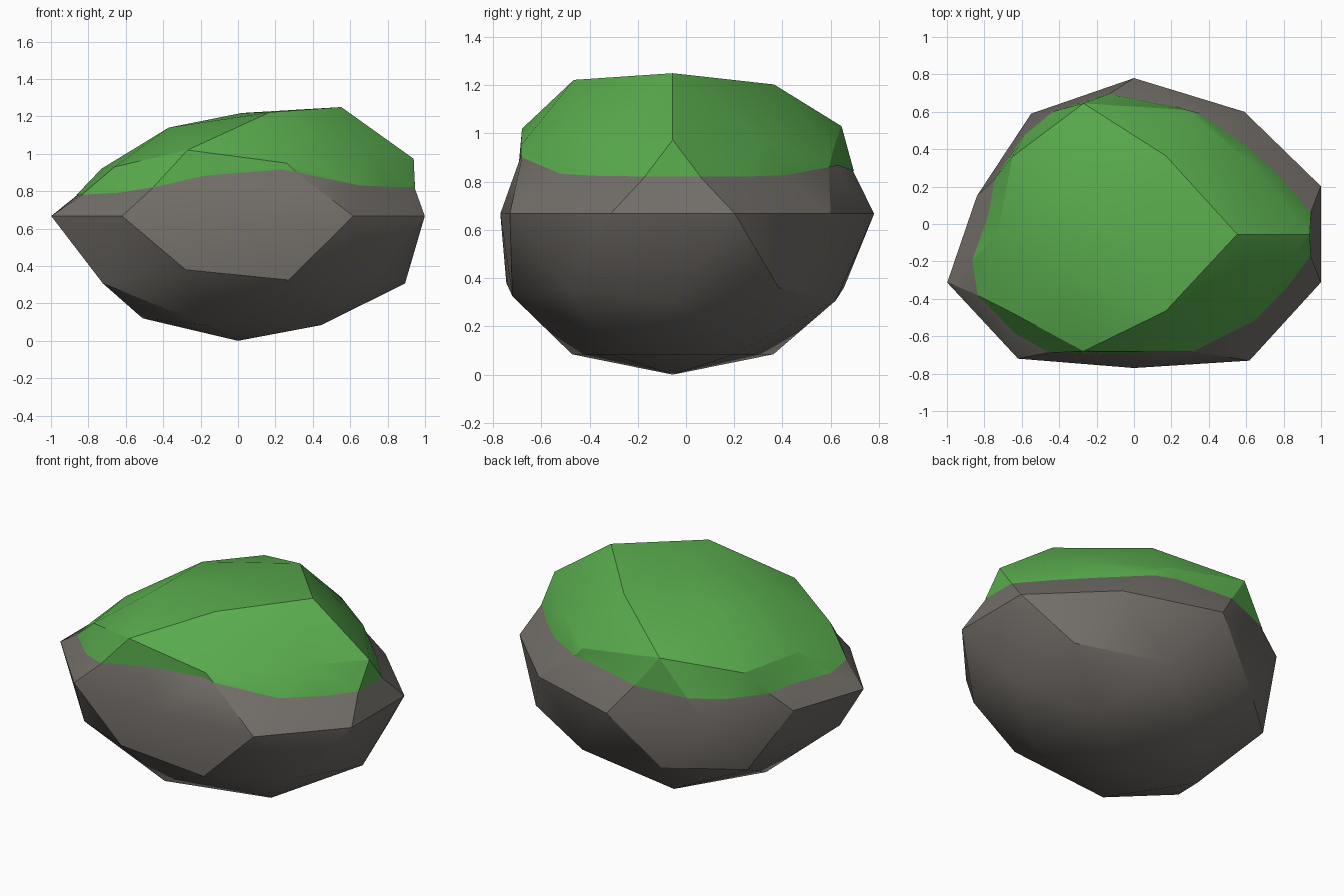
import bpy, bmesh, math
from mathutils import Vector

if "Cube" in bpy.data.objects:
    bpy.data.objects.remove(bpy.data.objects["Cube"])

CENTRE = Vector((0, -0.055, 0.667))
SIZE = Vector((1.05, 0.835, 0.685))

# Chipped corners: where the weathered points of the boulder end up
CHIPS = [
    (0.02, -0.055, 1.218), (-0.37, 0.18, 1.14), (-0.37, -0.285, 1.14),
    (0.17, 0.365, 1.203), (0.17, -0.465, 1.222), (-0.73, -0.06, 0.92),
    (-0.65, 0.36, 0.93), (-0.66, -0.47, 0.93),
    (-0.27, -0.68, 1.02), (0.26, -0.685, 0.95), (0, -0.77, 0.667),
    (-0.62, -0.72, 0.667), (-0.28, -0.745, 0.38), (0.27, -0.72, 0.325),
    (-0.27, 0.645, 1.03), (0.28, 0.61, 0.93),
    (0.64, 0.31, 0.97), (0.69, -0.375, 0.99),
    (-0.84, 0.15, 0.667), (-0.55, 0.59, 0.667), (0.59, 0.60, 0.667),
    (-0.76, -0.055, 0.40), (-0.66, 0.34, 0.325), (-0.51, -0.055, 0.12),
]


def colour(name, rgb):
    mat = bpy.data.materials.new(name)
    mat.diffuse_color = (*rgb, 1)
    mat.use_nodes = True
    mat.node_tree.nodes["Principled BSDF"].inputs["Base Color"].default_value = mat.diffuse_color
    return mat


def finish(bm, name, mat, angle):
    mesh = bpy.data.meshes.new(name)
    bm.to_mesh(mesh)
    bm.free()
    obj = bpy.data.objects.new(name, mesh)
    bpy.context.collection.objects.link(obj)
    mesh.materials.append(mat)
    bpy.ops.object.select_all(action='DESELECT')
    obj.select_set(True)
    bpy.context.view_layer.objects.active = obj
    bpy.ops.object.shade_smooth_by_angle(angle=math.radians(angle))


def moss_depth(co):
    """Height above the moss line, which climbs on the two steep faces."""
    az = math.degrees(math.atan2(co.y - CENTRE.y, co.x))
    line = 0.82 + 0.05 * min(co.x, 0)
    line += 0.13 * math.exp(-((az + 84) / 28) ** 2)
    line += 0.06 * math.exp(-((az - 80) / 25) ** 2)
    return co.z - line


def moss_thickness(co):
    """Tapers to nothing at the moss line and thins toward the left."""
    full = 0.05 + 0.03 * min(co.x, 0)
    return full * min(max(moss_depth(co) / 0.12, 0), 1)


def boulder():
    """Squashed icosphere with its nearest corners pulled to the chips.
    Returns it sunk under the moss, with the moss lift of each corner."""
    bm = bmesh.new()
    bmesh.ops.create_icosphere(bm, subdivisions=2, radius=1)
    moved = {}
    for chip in CHIPS:
        d = Vector(chip) - CENTRE
        d = Vector((d.x / SIZE.x, d.y / SIZE.y, d.z / SIZE.z)).normalized()
        moved[max(bm.verts, key=lambda v: v.co.dot(d))] = Vector(chip)
    for v in bm.verts:
        co = moved.get(v, v.co * SIZE + CENTRE)
        v.co = (co.x, co.y, max(co.z, 0))
    bm.normal_update()
    lift = {v: v.normal * moss_thickness(v.co) for v in bm.verts}
    for v, offset in lift.items():
        v.co -= offset
    bm.normal_update()
    return bm, lift


# Rock body
bm, _ = boulder()
finish(bm, "rock", colour("stone", (0.17, 0.155, 0.14)), 26)

# Moss cap: cut along the moss line, thick on top and tapering to its rim
bm, lift = boulder()
depth = {v: moss_depth(v.co) for v in bm.verts}
rim = []
for e in list(bm.edges):
    a, b = e.verts
    if depth[a] * depth[b] < 0:
        fac = depth[a] / (depth[a] - depth[b])
        rim.append(bmesh.utils.edge_split(e, a, fac)[1])
for v in rim:
    lift[v] = v.normal * 0.003
bmesh.ops.connect_verts(bm, verts=rim)
bmesh.ops.delete(bm, geom=[v for v in bm.verts if depth.get(v, 0) < 0],
                 context='VERTS')
for v in bm.verts:
    v.co += lift[v]
bm.normal_update()
finish(bm, "moss_cap", colour("moss", (0.1, 0.41, 0.075)), 22)
